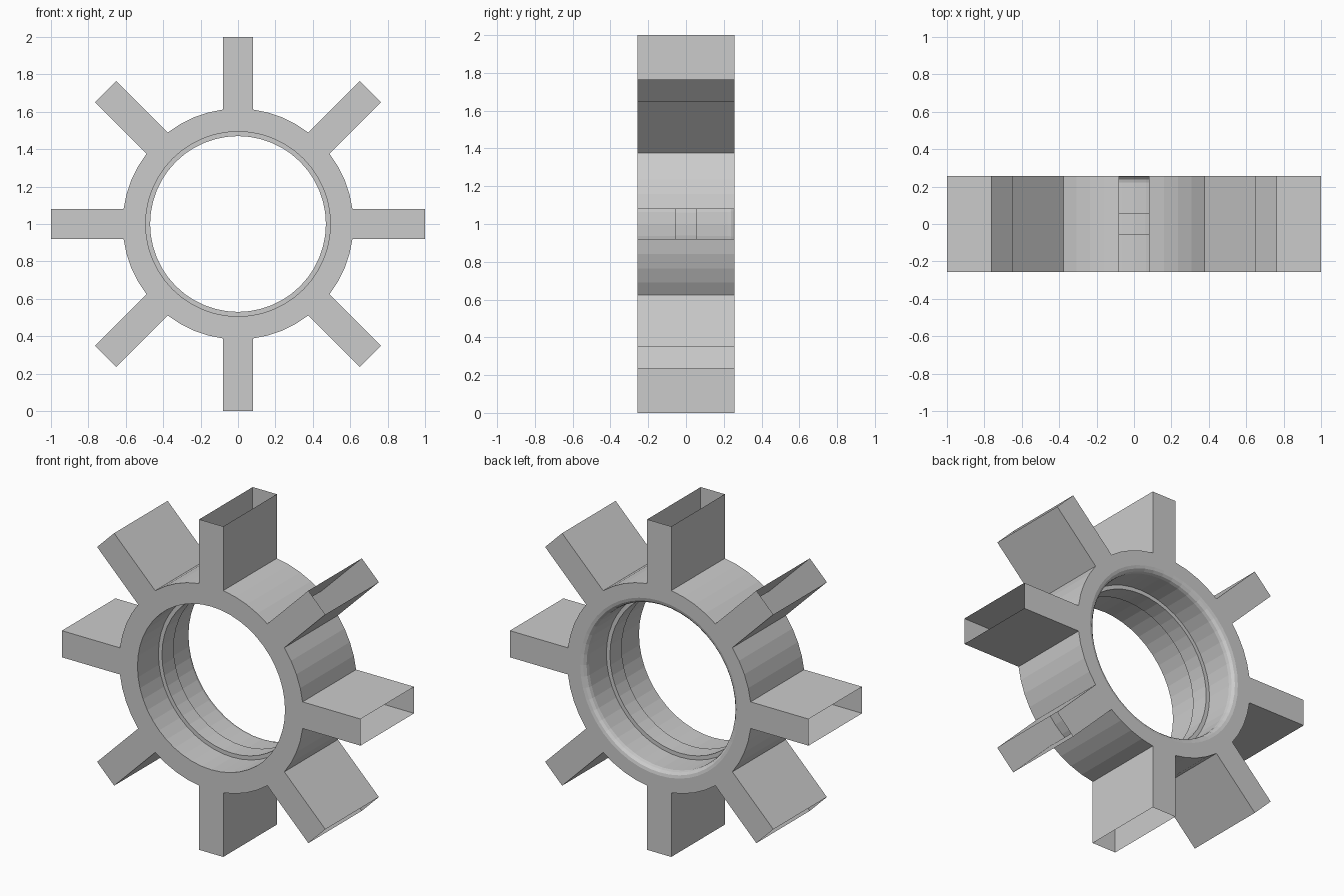
import bpy, bmesh
from math import sin, cos, pi

if "Cube" in bpy.data.objects:
    bpy.data.objects.remove(bpy.data.objects["Cube"])

N = 48            # facets round the ring, six per arm sector
R_OUT = 0.617     # outer radius of the ring
R_TIP = 1.0       # reach of the arms
Y = 0.256         # half depth
R_BORE = 0.494
FILLET = 0.035

bm = bmesh.new()


def circle(r, y):
    return [bm.verts.new((r * sin(2 * pi * i / N), y, 1 + r * cos(2 * pi * i / N)))
            for i in range(N)]


def bridge(a, b, keep=lambda i: True):
    for i in range(N):
        j = (i + 1) % N
        if keep(i):
            bm.faces.new((a[i], a[j], b[j], b[i]))


# Section: front rim, bore with raised middle rib, rounded back rim
section = [(R_OUT, -Y), (R_BORE, -Y), (R_BORE, -0.056), (0.47, -0.056),
           (0.47, 0.056), (R_BORE, 0.056)]
for k in range(4):
    a = k / 3 * pi / 2
    section.append((R_BORE + FILLET * (1 - cos(a)), Y - FILLET * (1 - sin(a))))
section.append((R_OUT, Y))
rings = [circle(r, y) for r, y in section]
for a, b in zip(rings, rings[1:]):
    bridge(a, b)

# Outer wall, left open where the hollow arms join
front, back = rings[0], rings[-1]
bridge(back, front, lambda i: i % 6 not in (0, 5))

# Eight hollow, open-ended arms with thin walls
half = R_OUT * sin(2 * pi / N)
for k in range(8):
    a = k * pi / 4
    i0, i1, i2 = (6 * k - 1) % N, 6 * k, 6 * k + 1

    def tip(side, y):
        return bm.verts.new((R_TIP * sin(a) + side * half * cos(a), y,
                             1 + R_TIP * cos(a) - side * half * sin(a)))

    fl, fr, bl, br = tip(-1, -Y), tip(1, -Y), tip(-1, Y), tip(1, Y)
    bm.faces.new((front[i0], front[i1], front[i2], fr, fl))
    bm.faces.new((back[i2], back[i1], back[i0], bl, br))
    bm.faces.new((front[i0], fl, bl, back[i0]))
    bm.faces.new((front[i2], back[i2], br, fr))

bmesh.ops.recalc_face_normals(bm, faces=bm.faces)
# Make the normals face outward, judged by the front rim
bm.faces.ensure_lookup_table()
if bm.faces[0].normal.y > 0:
    bmesh.ops.reverse_faces(bm, faces=bm.faces)

mesh = bpy.data.meshes.new("spoked_ring")
bm.to_mesh(mesh)
bm.free()
bpy.context.collection.objects.link(bpy.data.objects.new("spoked_ring", mesh))
